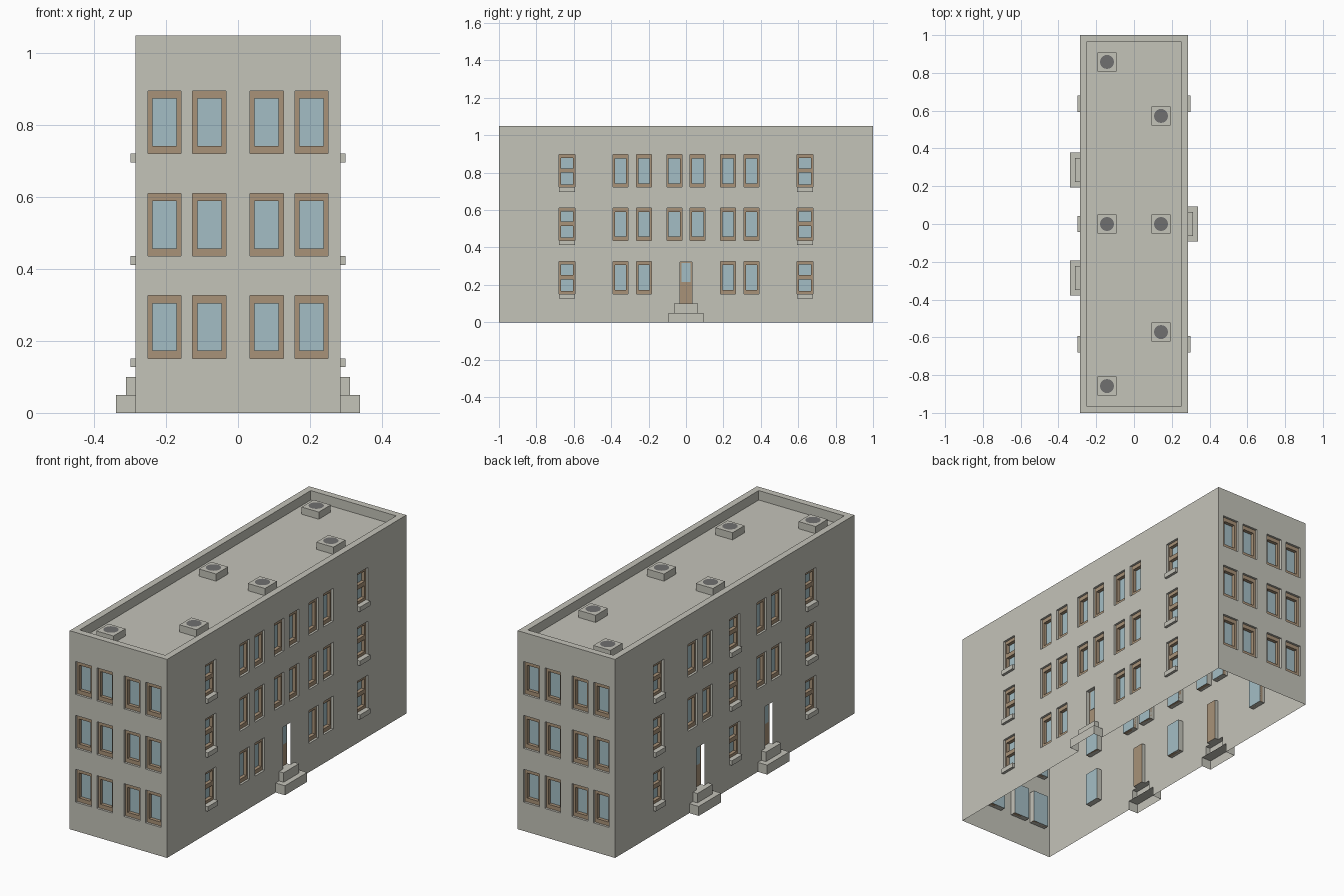
import bpy, bmesh
from math import pi
from mathutils import Matrix, Vector

cube = bpy.data.objects.get("Cube")
if cube:
    bpy.data.objects.remove(cube, do_unlink=True)


def material(name, rgb):
    lin = [((c / 255 + 0.055) / 1.055) ** 2.4 for c in rgb] + [1]
    m = bpy.data.materials.new(name)
    m.use_nodes = True
    m.diffuse_color = lin
    m.node_tree.nodes["Principled BSDF"].inputs["Base Color"].default_value = lin
    return m


STONE = material("pale stone", (196, 195, 185))
WOOD = material("brown wood", (168, 146, 120))
GLASS = material("blue glass", (164, 190, 197))
FAN = material("dark fan grey", (112, 112, 112))

HALF_X, HALF_Y, HEIGHT = 0.285, 1.0, 1.05
FLOORS = [0.152, 0.437, 0.722]
WIN_H, REVEAL, FRAME_D, DOOR_D = 0.174, 0.03, 0.012, 0.02


class Part:
    """One mesh object, built in the local space of a wall: across, inward, up."""

    def __init__(self, name, mat, matrix=Matrix()):
        self.name, self.mat, self.matrix, self.bm = name, mat, matrix, bmesh.new()

    def quad(self, points, flip=False):
        verts = [self.bm.verts.new(self.matrix @ Vector(p)) for p in points]
        self.bm.faces.new(verts[::-1] if flip else verts)

    def panel(self, u0, u1, z0, z1, d=0.0):
        self.quad([(u0, d, z0), (u1, d, z0), (u1, d, z1), (u0, d, z1)])

    def box(self, u0, u1, d0, d1, z0, z1, skip="", flip=False):
        # skip letters: f front, b back, l left, r right, t top, u underside
        sides = {
            "f": [(u0, d0, z0), (u1, d0, z0), (u1, d0, z1), (u0, d0, z1)],
            "b": [(u1, d1, z0), (u0, d1, z0), (u0, d1, z1), (u1, d1, z1)],
            "l": [(u0, d1, z0), (u0, d0, z0), (u0, d0, z1), (u0, d1, z1)],
            "r": [(u1, d0, z0), (u1, d1, z0), (u1, d1, z1), (u1, d0, z1)],
            "t": [(u0, d0, z1), (u1, d0, z1), (u1, d1, z1), (u0, d1, z1)],
            "u": [(u0, d1, z0), (u1, d1, z0), (u1, d0, z0), (u0, d0, z0)],
        }
        for key, points in sides.items():
            if key not in skip:
                self.quad(points, flip)

    def finish(self):
        if not self.bm.faces:
            self.bm.free()
            return
        bmesh.ops.remove_doubles(self.bm, verts=self.bm.verts, dist=1e-5)
        mesh = bpy.data.meshes.new(self.name)
        self.bm.to_mesh(mesh)
        self.bm.free()
        mesh.materials.append(self.mat)
        bpy.context.collection.objects.link(bpy.data.objects.new(self.name, mesh))


def build_wall(side, turn, half_len, offset, plain=(), sashes=(), doors=(), width=0.08, rim=0.01):
    """plain and sashes hold (centre, sill height); doors hold centres."""
    m = Matrix.Rotation(turn, 4, "Z") @ Matrix.Translation((0, -offset, 0))
    wall = Part(side + "_wall", STONE, m)
    frames = Part(side + "_window_frames", WOOD, m)
    panes = Part(side + "_window_glass", GLASS, m)
    sills = Part(side + "_window_sills", STONE, m)
    door = Part(side + "_doors", WOOD, m)
    door_glass = Part(side + "_door_glass", GLASS, m)
    steps = Part(side + "_steps", STONE, m)
    holes = []

    for kind, windows in (("plain", plain), ("sash", sashes)):
        for c, z0 in windows:
            w = width if kind == "plain" else 0.086
            u0, u1, z1 = c - w / 2, c + w / 2, z0 + WIN_H
            holes.append((u0, u1, z0, z1))
            wall.box(u0, u1, 0, REVEAL, z0, z1, "fb", True)
            panes.panel(u0, u1, z0, z1, REVEAL)
            # side bars, then rails between them
            frames.box(u0, u0 + rim, FRAME_D, REVEAL, z0, z1, "b")
            frames.box(u1 - rim, u1, FRAME_D, REVEAL, z0, z1, "b")
            rails = [(0, 0.021), (WIN_H - 0.021, WIN_H)]
            if kind == "sash":
                rails = [(0, 0.015), (0.078, 0.101), (WIN_H - 0.018, WIN_H)]
                sills.box(u0, u1, -0.014, 0, z0 - 0.025, z0, "b")
            for a, b in rails:
                frames.box(u0 + rim, u1 - rim, FRAME_D, REVEAL, z0 + a, z0 + b, "blr")

    for c in doors:
        u0, u1, z0, z1 = c - 0.032, c + 0.032, 0.1, 0.322
        holes.append((u0, u1, z0, z1))
        wall.box(u0, u1, 0, DOOR_D, z0, z1, "fbr", True)
        door.panel(u0, u1, z0, z1, DOOR_D)
        door_glass.box(c - 0.023, c + 0.023, DOOR_D - 0.002, DOOR_D, 0.215, z1 - 0.005, "b")
        # hollow two-tier stoop, open behind and below
        for half, reach, low in ((0.093, 0.055, 0), (0.064, 0.027, 0.05)):
            steps.box(c - half, c + half, -reach, 0, low, low + 0.05, "bu")
            holes.append((c - half, c + half, low, low + 0.05))

    # wall skin: a grid of cells with the openings left out
    us = sorted({round(u, 4) for h in holes for u in h[:2]} | {-half_len, half_len})
    zs = sorted({round(z, 4) for h in holes for z in h[2:]} | {0, HEIGHT})
    for u0, u1 in zip(us, us[1:]):
        for z0, z1 in zip(zs, zs[1:]):
            u, z = (u0 + u1) / 2, (z0 + z1) / 2
            if not any(a < u < b and e < z < f for a, b, e, f in holes):
                wall.panel(u0, u1, z0, z1)
    for part in (wall, frames, panes, sills, door, door_glass, steps):
        part.finish()


def pair(centre, gap=0.0625):
    return [centre - gap, centre + gap]


def on_floors(centres, floors=FLOORS):
    return [(c, z) for c in centres for z in floors]


# Short end walls
ends = on_floors(pair(-0.142) + pair(0.142))
for side, turn in (("front", 0), ("back", pi)):
    build_wall(side, turn, HALF_X, HALF_Y, plain=ends, width=0.093, rim=0.0135)

# Long walls
outer_pairs = pair(-0.287) + pair(0.287)
build_wall("left", pi / 2, HALF_Y, HALF_X,
           plain=on_floors(outer_pairs) + on_floors(pair(0), FLOORS[1:]),
           sashes=on_floors([-0.636, 0.636]), doors=[0])
build_wall("right", -pi / 2, HALF_Y, HALF_X,
           plain=on_floors(outer_pairs, FLOORS[1:]),
           sashes=on_floors([-0.636, 0, 0.636]), doors=[-0.286, 0.286])

# Roof deck sunk behind a parapet
ROOF_Z, ix, iy = 1.0, 0.25, 0.965
roof = Part("roof_and_parapet", STONE)
roof.box(-ix, ix, -iy, iy, ROOF_Z, HEIGHT, "t", True)
for s in (-1, 1):
    for x0, x1, y0, y1 in ((-HALF_X, HALF_X, s * iy, s * HALF_Y),
                           (s * ix, s * HALF_X, -iy, iy)):
        x0, x1, y0, y1 = min(x0, x1), max(x0, x1), min(y0, y1), max(y0, y1)
        roof.quad([(x0, y0, HEIGHT), (x1, y0, HEIGHT), (x1, y1, HEIGHT), (x0, y1, HEIGHT)])
roof.finish()

# Rooftop cooling units with round fans
units = Part("rooftop_units", STONE)
fans = Part("rooftop_fans", FAN)
UNIT_TOP = ROOF_Z + 0.038
for x, y in [(-0.143, v) for v in (-0.858, 0, 0.858)] + [(0.143, v) for v in (-0.572, 0, 0.572)]:
    units.box(x - 0.05, x + 0.05, y - 0.05, y + 0.05, ROOF_Z, UNIT_TOP, "u")
    bmesh.ops.create_circle(fans.bm, cap_ends=True, segments=20, radius=0.037,
                            matrix=Matrix.Translation((x, y, UNIT_TOP + 0.002)))
units.finish()
fans.finish()
